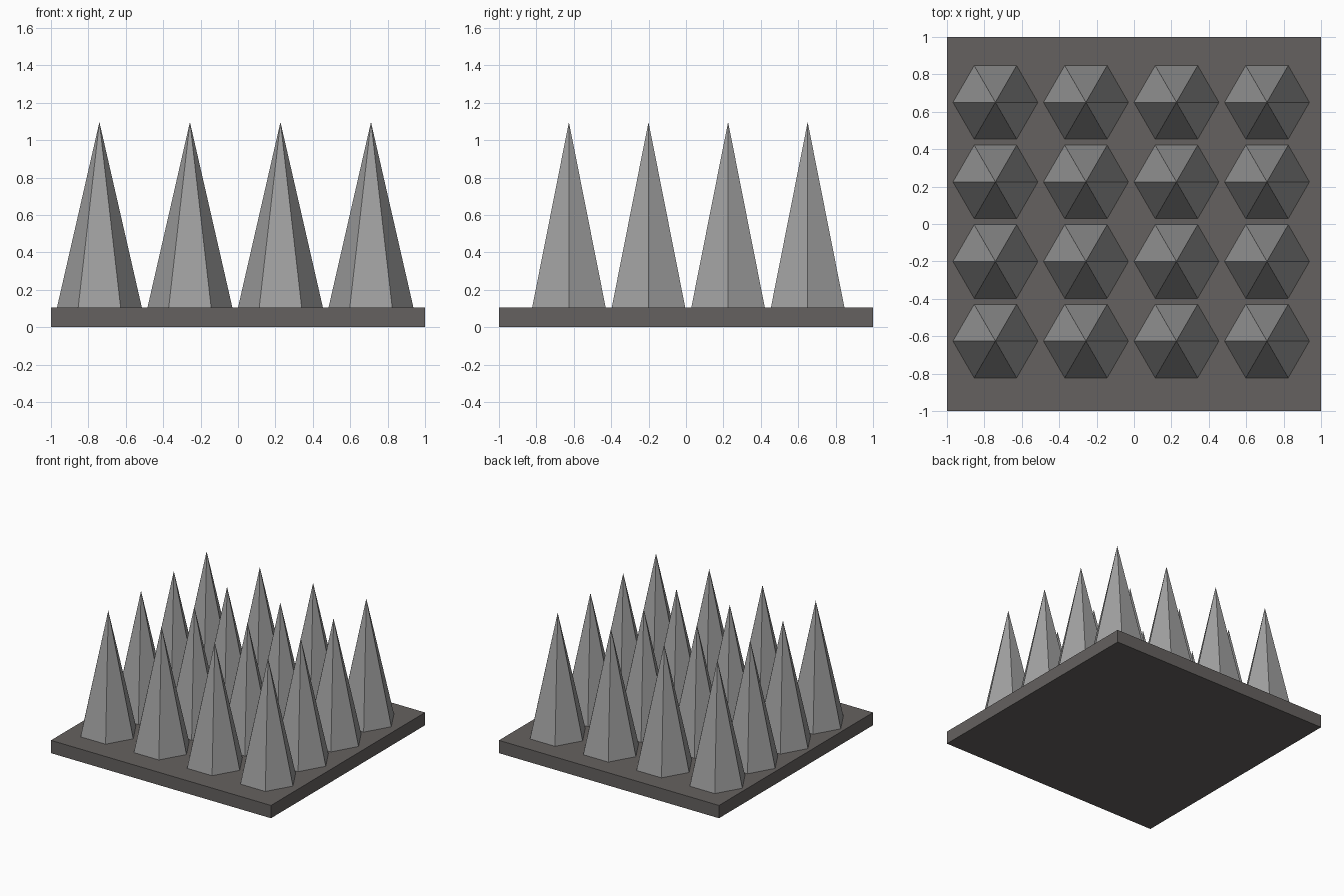
import bpy
from math import radians

if "Cube" in bpy.data.objects:
    bpy.data.objects.remove(bpy.data.objects["Cube"])

BASE_TOP, TIP = 0.105, 1.097
RADIUS = 0.227


def material(name, rgb):
    m = bpy.data.materials.new(name)
    m.diffuse_color = (*rgb, 1)
    m.use_nodes = True
    m.node_tree.nodes["Principled BSDF"].inputs["Base Color"].default_value = m.diffuse_color
    return m


stone = material("dark_stone", (0.13, 0.12, 0.115))
metal = material("spike_metal", (0.35, 0.35, 0.35))

# square base plate
bpy.ops.mesh.primitive_cube_add(size=1, location=(0, 0, BASE_TOP / 2))
base = bpy.context.object
base.name = "base_plate"
base.dimensions = (2, 2, BASE_TOP)
bpy.ops.object.transform_apply(location=False, rotation=False, scale=True)
base.data.materials.append(stone)

# six-sided spikes in a 4 x 4 grid, corners pointing along x
for row in range(4):
    for col in range(4):
        x = -0.741 + 0.484 * col
        y = -0.626 + 0.4255 * row
        bpy.ops.mesh.primitive_cone_add(
            vertices=6, radius1=RADIUS, radius2=0, depth=TIP - BASE_TOP,
            location=(x, y, (TIP + BASE_TOP) / 2), rotation=(0, 0, radians(30)))
        spike = bpy.context.object
        spike.name = f"spike_{row + 1}_{col + 1}"
        spike.data.materials.append(metal)
